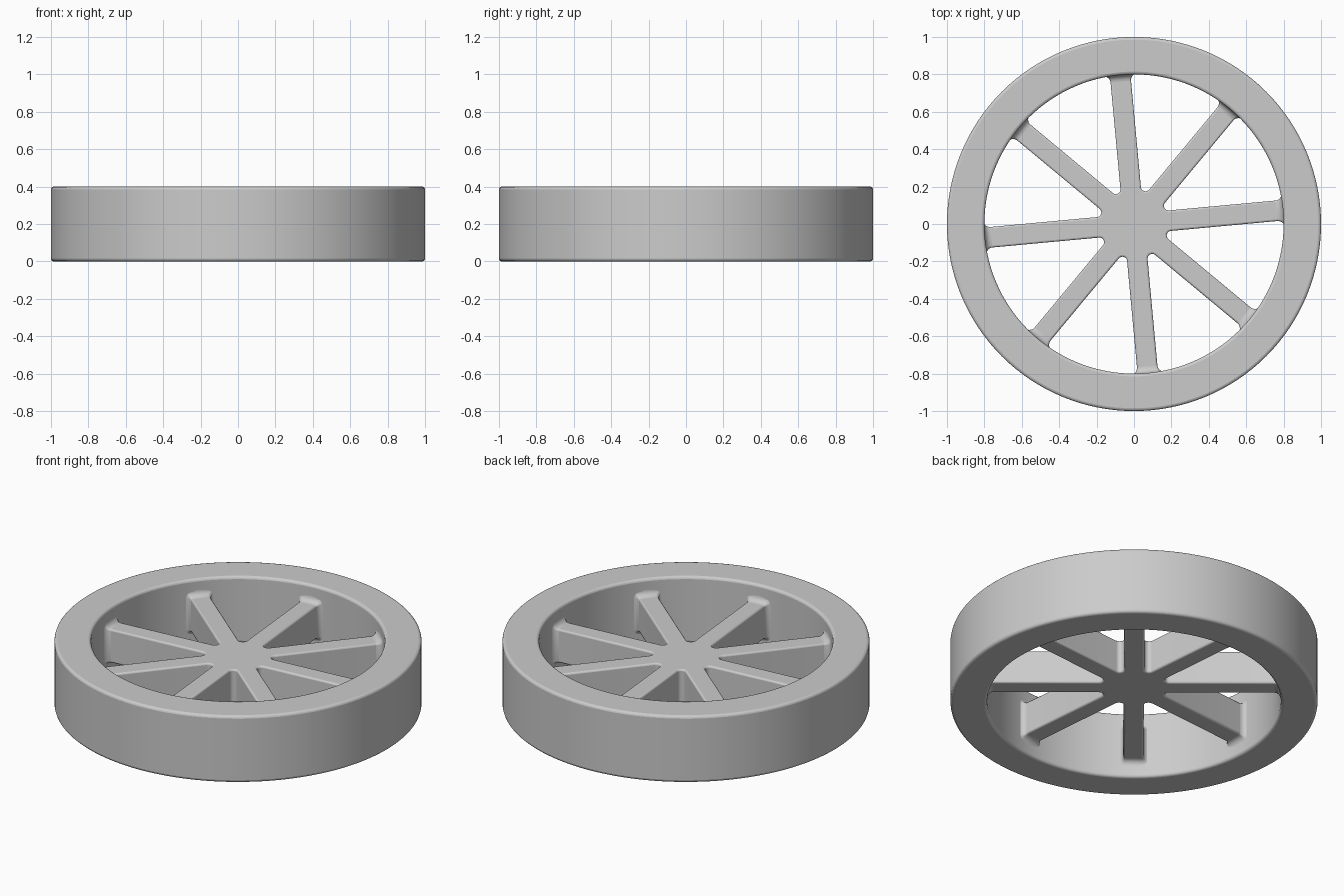
import bpy, bmesh
from math import sin, cos, pi, radians, sqrt
from mathutils import Matrix, Vector

if "Cube" in bpy.data.objects:
    bpy.data.objects.remove(bpy.data.objects["Cube"])

SPOKES = 8
TURN = radians(5.3)
HALF_W, HALF_H, MID_Z = 0.055, 0.1, 0.2
EDGE = 0.01
FILLET = 0.025
INNER, OUTER = 0.8, 1.0

grey = bpy.data.materials.new("plain grey")
grey.use_nodes = True
grey.diffuse_color = (0.6, 0.6, 0.6, 1)
grey.node_tree.nodes["Principled BSDF"].inputs["Base Color"].default_value = (0.6, 0.6, 0.6, 1)


def finish(bm, name, bevel=0.0):
    """Turn a bmesh into a smooth shaded object with softened edges."""
    bmesh.ops.recalc_face_normals(bm, faces=bm.faces)
    mesh = bpy.data.meshes.new(name)
    bm.to_mesh(mesh)
    bm.free()
    mesh.materials.append(grey)
    obj = bpy.data.objects.new(name, mesh)
    bpy.context.collection.objects.link(obj)
    if bevel:
        mod = obj.modifiers.new("soft edges", "BEVEL")
        mod.width, mod.segments = bevel, 3
        mod.limit_method, mod.angle_limit = "ANGLE", radians(40)
    bpy.ops.object.select_all(action="DESELECT")
    obj.select_set(True)
    bpy.context.view_layer.objects.active = obj
    bpy.ops.object.shade_smooth_by_angle(angle=radians(35))
    return obj


# Rim: a rectangular section lathed around the axis
bm = bmesh.new()
steps = 128
rings = []
for i in range(steps):
    a = 2 * pi * i / steps
    rings.append([bm.verts.new((r * cos(a), r * sin(a), z))
                  for r, z in ((OUTER, 0), (OUTER, 0.4), (INNER, 0.4), (INNER, 0))])
for i in range(steps):
    a, b = rings[i], rings[(i + 1) % steps]
    for j in range(4):
        k = (j + 1) % 4
        bm.faces.new((a[j], b[j], b[k], a[k]))
finish(bm, "rim", 0.015)

# Hub and spokes: one star outline with rounded valleys, extruded upward
bm = bmesh.new()
half = pi / SPOKES
centre = (HALF_W + FILLET) / sin(half)
outline = []
for s in range(SPOKES):
    a = TURN + 2 * half * s
    turn = Matrix.Rotation(a, 3, "Z")
    for y in (-HALF_W, HALF_W):
        outline.append(turn @ Vector((INNER + 0.03, y, MID_Z - HALF_H)))
    mid = a + half
    sweep = pi / 2 - half
    for i in range(9):
        t = mid + pi - sweep + 2 * sweep * i / 8
        # the arc runs from this spoke's flank to the next one's
        t = 2 * (mid + pi) - t
        t = 2 * (mid + pi) - t
        outline.append(Vector((centre * cos(mid) + FILLET * cos(t),
                               centre * sin(mid) + FILLET * sin(t), MID_Z - HALF_H)))
    arc = outline[-9:]
    tip = outline[-10]
    if (arc[0] - tip).length > (arc[-1] - tip).length:
        outline[-9:] = arc[::-1]
base = bm.faces.new([bm.verts.new(p) for p in outline])
up = bmesh.ops.extrude_face_region(bm, geom=[base])
bmesh.ops.translate(bm, vec=(0, 0, 2 * HALF_H),
                    verts=[v for v in up["geom"] if isinstance(v, bmesh.types.BMVert)])
if base.is_valid and not any(len(f.verts) > 20 and f.calc_center_median().z < MID_Z for f in bm.faces):
    bm.faces.new([v for v in bm.verts if v.co.z < MID_Z])
finish(bm, "hub_and_spokes", EDGE)

# Flared fillets where each spoke runs into the rim
FLARE = 0.035
sections = []
for i in range(7):
    t = pi / 2 * i / 6
    sections.append((INNER - FLARE + FLARE * sin(t), FLARE * (1 - cos(t))))
sections.append((INNER + 0.02, FLARE))
bm = bmesh.new()
for s in range(SPOKES):
    turn = Matrix.Rotation(TURN + 2 * half * s, 3, "Z")
    loops = []
    for r, grow in sections:
        w, h, c = HALF_W + grow, HALF_H + grow, EDGE + grow * 0.6
        loop = []
        for sy, sz, start in ((1, 1, 0), (-1, 1, 1), (-1, -1, 2), (1, -1, 3)):
            for i in range(4):
                t = pi / 2 * (start + i / 3)
                loop.append(bm.verts.new(turn @ Vector((
                    r, sy * (w - c) + c * cos(t), MID_Z + sz * (h - c) + c * sin(t)))))
        loops.append(loop)
    for a, b in zip(loops, loops[1:]):
        for j in range(len(a)):
            k = (j + 1) % len(a)
            bm.faces.new((a[j], a[k], b[k], b[j]))
    bm.faces.new(loops[0])
    bm.faces.new(loops[-1])
finish(bm, "spoke_fillets")
